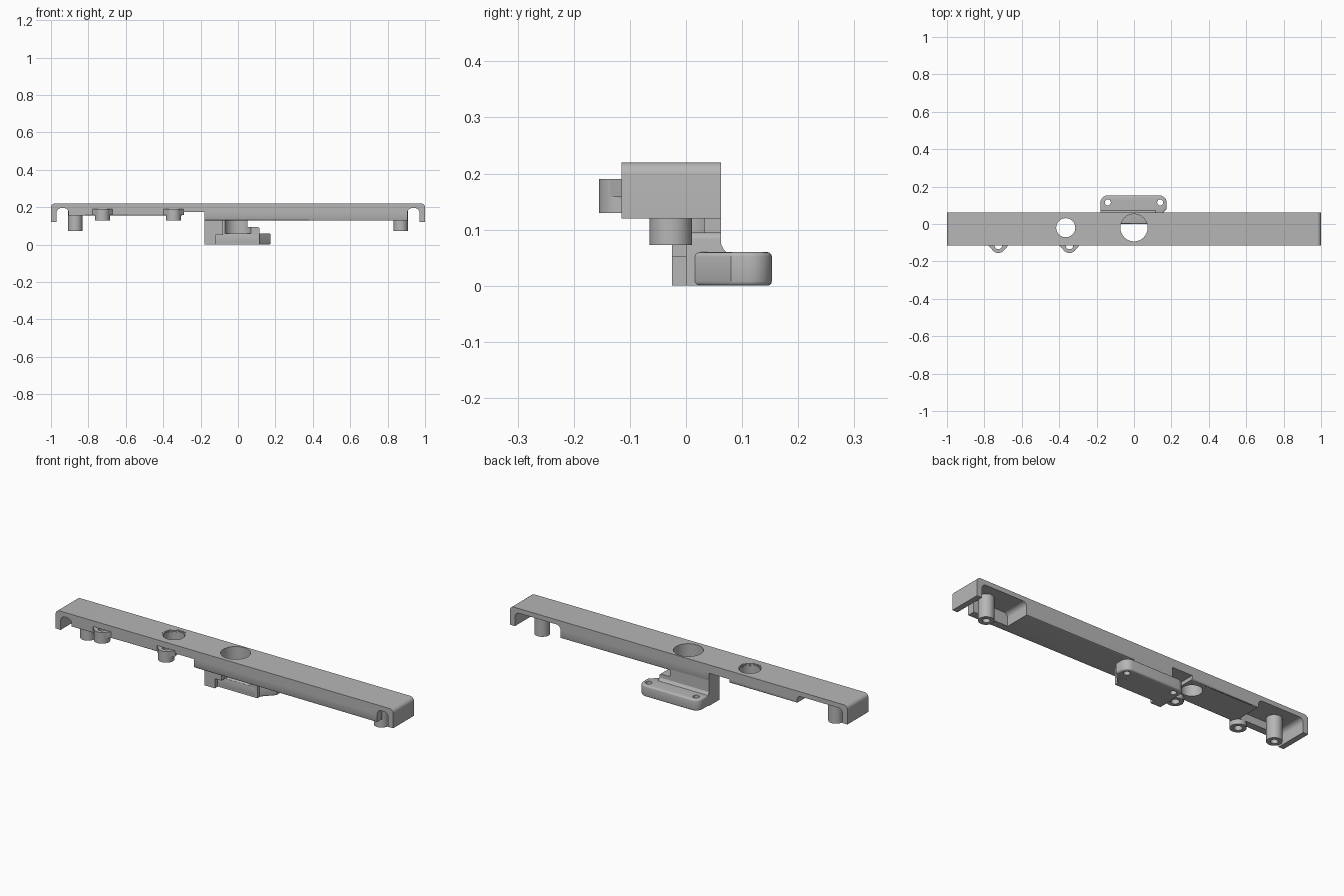
import bpy, bmesh, math
from mathutils import Vector

cube = bpy.data.objects.get("Cube")
if cube:
    bpy.data.objects.remove(cube, do_unlink=True)

grey = bpy.data.materials.new("plain grey")
grey.use_nodes = True
colour = (0.47, 0.47, 0.47, 1)
grey.diffuse_color = colour
grey.node_tree.nodes["Principled BSDF"].inputs["Base Color"].default_value = colour


def rounded(points, radii, steps=6):
    """Round chosen corners of a closed outline; radii maps corner index to radius."""
    out = []
    for i, p in enumerate(points):
        p = Vector(p)
        if i not in radii:
            out.append(p)
            continue
        a = p + (Vector(points[i - 1]) - p).normalized() * radii[i]
        b = p + (Vector(points[(i + 1) % len(points)]) - p).normalized() * radii[i]
        for k in range(steps + 1):
            t = k / steps
            # weighted quadratic arc close to a true circle
            w = [(1 - t) ** 2, 1.414 * t * (1 - t), t * t]
            out.append((a * w[0] + p * w[1] + b * w[2]) / sum(w))
    return out


def box(x0, x1, y0, y1):
    return [(x0, y0), (x1, y0), (x1, y1), (x0, y1)]


def prism(name, outline, lo, hi, axis="Z", soft=None, width=0.01):
    """Extrude an outline along Z or Y, with softened edges picked by a rule."""
    bm = bmesh.new()
    put = (lambda p, d: (p[0], p[1], d)) if axis == "Z" else (lambda p, d: (p[0], d, p[1]))
    face = bm.faces.new([bm.verts.new(put(p, lo)) for p in outline])
    new = bmesh.ops.extrude_face_region(bm, geom=[face])["geom"]
    shift = Vector(put((0, 0), hi - lo))
    bmesh.ops.translate(bm, vec=shift, verts=[v for v in new if isinstance(v, bmesh.types.BMVert)])
    bmesh.ops.recalc_face_normals(bm, faces=bm.faces)
    if soft:
        edges = [e for e in bm.edges if soft(e)]
        bmesh.ops.bevel(bm, geom=edges, offset=width, segments=3, profile=0.5, affect="EDGES")
    mesh = bpy.data.meshes.new(name)
    bm.to_mesh(mesh)
    bm.free()
    obj = bpy.data.objects.new(name, mesh)
    bpy.context.collection.objects.link(obj)
    mesh.materials.append(grey)
    return obj


def circle(x, y, r, n=40):
    return [(x + r * math.cos(2 * math.pi * k / n), y + r * math.sin(2 * math.pi * k / n))
            for k in range(n)]


def cut(obj, cutter):
    cutter.hide_render = True
    mod = obj.modifiers.new("cut", "BOOLEAN")
    mod.operation = "DIFFERENCE"
    mod.solver = "EXACT"
    mod.object = cutter
    bpy.context.view_layer.objects.active = obj
    bpy.ops.object.modifier_apply(modifier=mod.name)
    bpy.data.objects.remove(cutter, do_unlink=True)


# Long bar, stepped along its underside
FRONT, BACK = -0.115, 0.062
outline = [(-1, .12), (-.97, .12), (-.97, .155), (-.3, .155), (-.3, .175), (-.18, .175),
           (-.18, .128), (.97, .128), (.97, .12), (1, .12), (1, .22), (-1, .22)]


def long_lower(e):
    a, b = (v.co for v in e.verts)
    return abs(a.x - b.x) > 0.5 and max(a.z, b.z) < 0.16


bar = prism("bar", rounded(outline, {10: .022, 11: .022}), FRONT, BACK, "Y", long_lower, .008)

# End pockets: wide towards the back, a narrow arch through the front
for s in (-1, 1):
    wide = rounded(box(*sorted((s * .7, s * .97)), .05, .195), {2: .025, 3: .025})
    arch = rounded(box(*sorted((s * .905, s * .97)), .05, .195), {2: .025, 3: .025})
    cut(bar, prism("pocket_cutter", wide, -.075, .2, "Y"))
    cut(bar, prism("arch_cutter", arch, -.2, 0, "Y"))

# Large plain hole and smaller hole with a flared rim
HOLE = (0, -.02)
cut(bar, prism("hole_cutter", circle(*HOLE, .073, 64), 0, .3))
cut(bar, prism("hole_cutter", circle(-.365, -.02, .051, 48), 0, .3))
for k in range(4):
    ang = math.radians(15 + 20 * k)
    r = .051 + .014 * (1 - math.sin(math.radians(90) - ang))
    cut(bar, prism("rim_cutter", circle(-.365, -.02, r, 48), .22 - .014 * (1 - math.sin(ang)), .3))

parts = [bar]

# Hollow posts hanging inside the end pockets
for s, side in ((-1, "right"), (1, "left")):
    post = prism(side + "_end_post", circle(s * .87, -.027, .038), .073, .2)
    cut(post, prism("bore_cutter", circle(s * .87, -.027, .018), 0, .16))
    parts.append(post)

# Hollow posts on the front face, each with a flared root
for name, x in (("outer", -.725), ("inner", -.345)):
    post = prism(name + "_front_post", circle(x, -.115, .04), .13, .19)
    root = prism(name + "_post_root", [(x - .055, -.113), (x - .035, -.135),
                                       (x + .035, -.135), (x + .055, -.113)], .158, .19)
    for obj in (post, root, bar):
        cut(obj, prism("bore_cutter", circle(x, -.115, .02), .1, .188 if obj is bar else .25))
    parts += [post, root]


# Mounting flange with rounded corners and two screw holes
def rim(e):
    a, b = (v.co for v in e.verts)
    return abs(a.z - b.z) < 1e-4 and min(a.y, b.y) > -.01


plate = [(-.18, 0), (.1, 0), (.175, .08), (.175, .153), (-.18, .153)]
flange = prism("mounting_flange", rounded(plate, {3: .04, 4: .04}), 0, .06, "Z", rim, .008)
for x in (-.14, .14):
    cut(flange, prism("screw_cutter", circle(x, .115, .016, 24), -.1, .2))
parts.append(flange)

# Upright joining flange and bar, hollowed in line with the large hole
upright = prism("upright", box(-.18, .05, 0, BACK), 0, .18)
shoulder = prism("shoulder", rounded(box(.03, .115, 0, .095), {2: .012}), 0, BACK, "Y")
for obj in (upright, shoulder):
    cut(obj, prism("hollow_cutter", circle(*HOLE, .073, 64), .055, .3))
parts += [upright, shoulder]

# Small fillet where the upright meets the flange
fillet = prism("upright_fillet", [(BACK - .005, .055), (BACK + .015, .055),
                                  (BACK + .005, .065), (BACK, .075), (BACK - .005, .075)],
               -.115, .18)
for v in fillet.data.vertices:
    v.co = (-v.co.z, v.co.x, v.co.y)
fillet.data.flip_normals()
parts.append(fillet)

# Side block in front of the upright, undercut at its foot
block = [(-.18, 0), (-.12, 0), (-.12, .052), (-.08, .052), (-.08, .178), (-.18, .178)]
parts.append(prism("side_block", block, -.025, .03, "Y"))

# Consistent normals and smooth curved faces with sharp edges
for obj in parts:
    bm = bmesh.new()
    bm.from_mesh(obj.data)
    bmesh.ops.recalc_face_normals(bm, faces=bm.faces)
    bm.to_mesh(obj.data)
    bm.free()
    bpy.ops.object.select_all(action="DESELECT")
    obj.select_set(True)
    bpy.context.view_layer.objects.active = obj
    bpy.ops.object.shade_smooth_by_angle(angle=math.radians(32))
